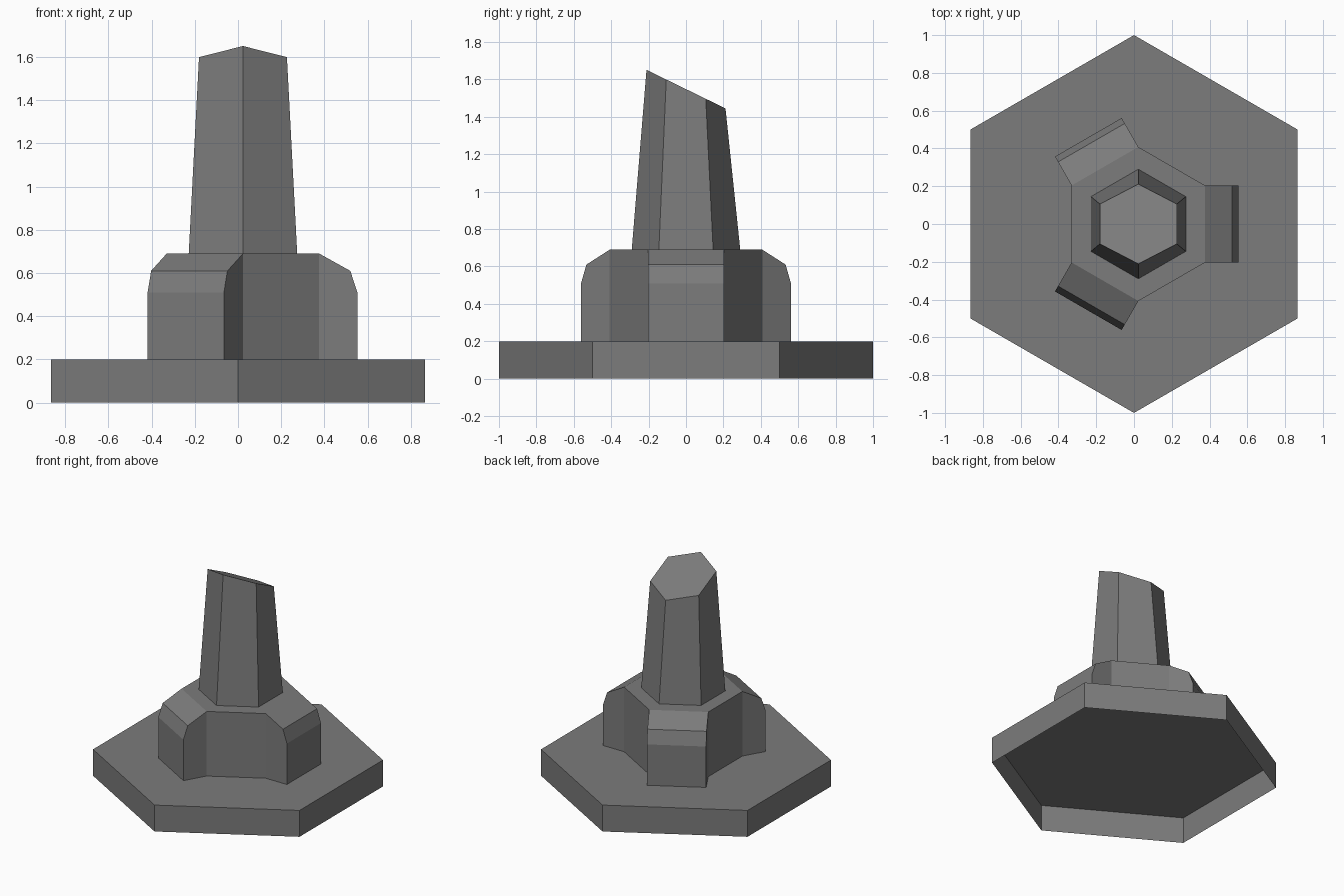
import bpy, bmesh
from math import sin, cos, pi, radians

if "Cube" in bpy.data.objects:
    bpy.data.objects.remove(bpy.data.objects["Cube"])

CX = 0.023  # hub and column sit slightly off the base centre
grey = bpy.data.materials.new("dark_grey")
grey.diffuse_color = (0.2, 0.2, 0.2, 1)
grey.use_nodes = True
grey.node_tree.nodes["Principled BSDF"].inputs["Base Color"].default_value = grey.diffuse_color


def finish(name, bm):
    bmesh.ops.recalc_face_normals(bm, faces=bm.faces)
    me = bpy.data.meshes.new(name)
    bm.to_mesh(me)
    bm.free()
    me.materials.append(grey)
    bpy.context.collection.objects.link(bpy.data.objects.new(name, me))


def hex_shell(name, cx, r0, z0, r1, z1, tilt=0.0):
    """Hexagonal prism, open underneath, with an optionally tilted top."""
    bm = bmesh.new()
    angles = [pi / 2 + i * pi / 3 for i in range(6)]
    low = [bm.verts.new((cx + r0 * cos(a), r0 * sin(a), z0)) for a in angles]
    top = [bm.verts.new((cx + r1 * cos(a), r1 * sin(a) * cos(tilt),
                         z1 - r1 * sin(a) * sin(tilt))) for a in angles]
    for i in range(6):
        j = (i + 1) % 6
        bm.faces.new((low[i], low[j], top[j], top[i]))
    bm.faces.new(top)
    finish(name, bm)


# Base plate, open at the bottom
hex_shell("base_plate", 0, 1.0, 0.0, 1.0, 0.2)

# Tapered column with slanted top
hex_shell("column", CX, 0.29, 0.69, 0.235, 1.548, radians(26))

# Hub: hexagonal core with three chamfered lobes
profile = [(0.353, 0.69), (0.497, 0.61), (0.53, 0.51), (0.53, 0.2), (0.353, 0.2)]
HALF = 0.204
bm = bmesh.new()
lobes = []
for k in range(3):
    a = k * 2 * pi / 3
    sides = [[bm.verts.new((CX + r * cos(a) - s * sin(a), r * sin(a) + s * cos(a), z))
              for r, z in profile] for s in (-HALF, HALF)]
    lobes.append(sides)
    for i in range(3):
        bm.faces.new((sides[0][i], sides[0][i + 1], sides[1][i + 1], sides[1][i]))
    for side in sides:
        bm.faces.new(side)
for k in range(3):
    left, right = lobes[k][1], lobes[(k + 1) % 3][0]
    bm.faces.new((left[4], right[4], right[0], left[0]))
bm.faces.new([side[0] for lobe in lobes for side in lobe])
finish("hub", bm)
